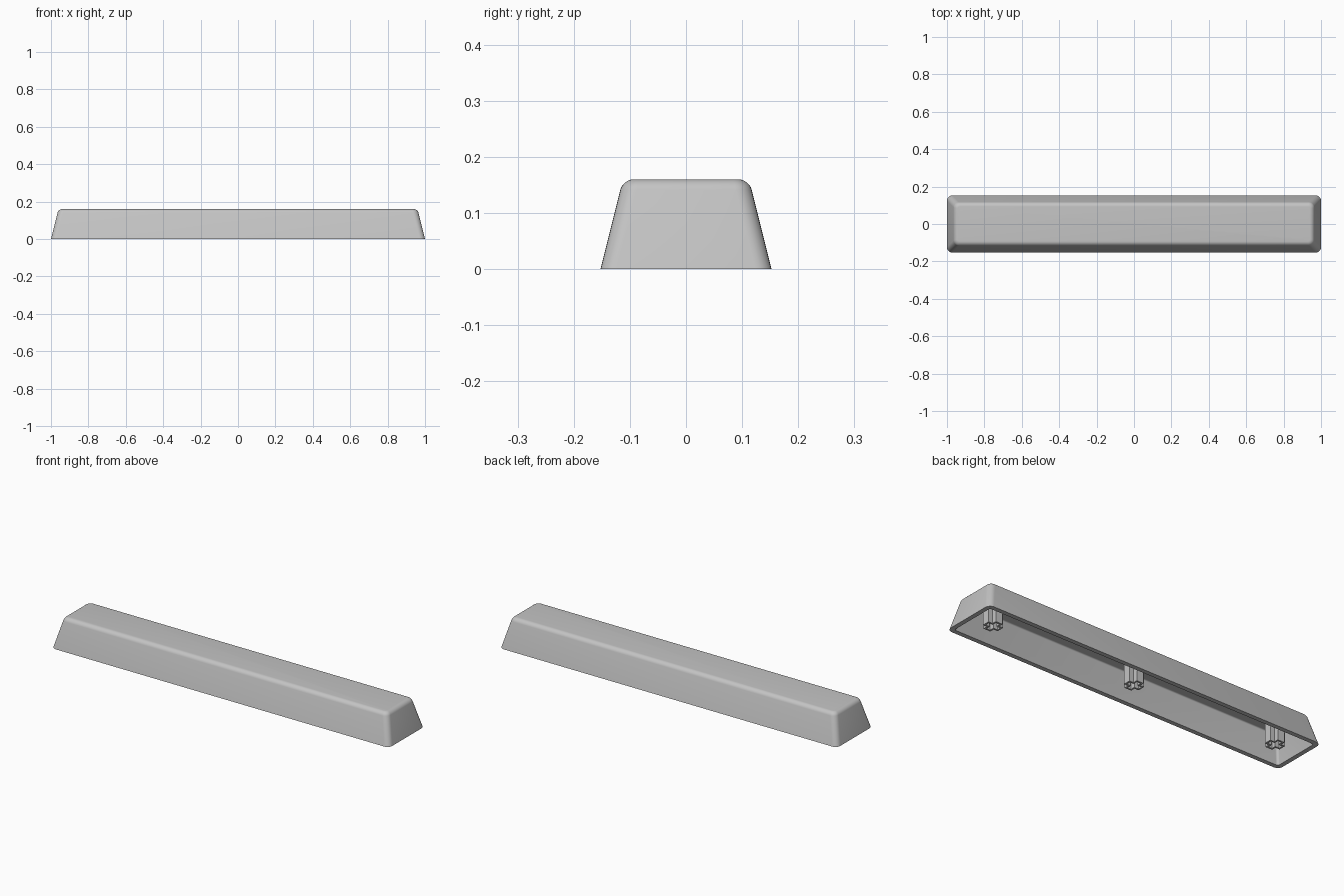
import bpy, bmesh, math

old = bpy.data.objects.get("Cube")
if old:
    bpy.data.objects.remove(old, do_unlink=True)

GREY = (0.55, 0.55, 0.55, 1.0)
plastic = bpy.data.materials.new("grey_plastic")
plastic.use_nodes = True
plastic.diffuse_color = GREY
plastic.node_tree.nodes["Principled BSDF"].inputs["Base Color"].default_value = GREY

TAPER = 0.25      # inward lean of every wall per unit of height
HEIGHT = 0.16
CEILING = 0.135
WALL = 0.024


def finish(bm, name, smooth_angle):
    """Turn a bmesh into a named, shaded object."""
    mesh = bpy.data.meshes.new(name)
    bm.to_mesh(mesh)
    bm.free()
    mesh.materials.append(plastic)
    obj = bpy.data.objects.new(name, mesh)
    bpy.context.collection.objects.link(obj)
    bpy.ops.object.select_all(action="DESELECT")
    obj.select_set(True)
    bpy.context.view_layer.objects.active = obj
    bpy.ops.object.shade_smooth_by_angle(angle=math.radians(smooth_angle))
    return obj


def tapered_box(half_x, half_y, height, corner, fillet):
    """Open-bottomed tapered box with rounded corners and top edge."""
    bm = bmesh.new()
    bmesh.ops.create_cube(bm, size=2)
    for v in bm.verts:
        top = v.co.z > 0
        inset = TAPER * height if top else 0
        v.co = (math.copysign(half_x - inset, v.co.x),
                math.copysign(half_y - inset, v.co.y), height if top else 0)
    bmesh.ops.delete(bm, geom=[f for f in bm.faces if f.normal.z < -0.9 or
                               all(v.co.z == 0 for v in f.verts)], context="FACES_ONLY")
    uprights = [e for e in bm.edges if e.verts[0].co.z != e.verts[1].co.z]
    bmesh.ops.bevel(bm, geom=uprights, offset=corner, offset_type="OFFSET",
                    segments=6, profile=0.5, affect="EDGES")
    rim = [e for e in bm.edges if all(v.co.z > height - 1e-4 for v in e.verts)]
    bmesh.ops.bevel(bm, geom=rim, offset=fillet, offset_type="OFFSET",
                    segments=6, profile=0.5, affect="EDGES")
    return bm


# Hollow cap: outer skin and reversed inner skin joined along the bottom rim
cap = tapered_box(1.0, 0.1525, HEIGHT, 0.028, 0.019)
inner = tapered_box(1.0 - WALL, 0.1525 - WALL, CEILING, 0.012, 0.006)
bmesh.ops.reverse_faces(inner, faces=inner.faces[:])
temp = bpy.data.meshes.new("inner_skin")
inner.to_mesh(temp)
inner.free()
cap.from_mesh(temp)
bpy.data.meshes.remove(temp)
bmesh.ops.bridge_loops(cap, edges=[e for e in cap.edges if e.is_boundary])
bmesh.ops.recalc_face_normals(cap, faces=cap.faces[:])
finish(cap, "key_cap", 40)


def cross_points(reach, half):
    """Outline of a plus sign, counter-clockwise."""
    arm = [(reach, -half), (reach, half), (half, half)]
    points = []
    for turn in range(4):
        for x, y in arm:
            for _ in range(turn):
                x, y = -y, x
            points.append((x, y))
    return points


# Cross-shaped socket stems under the ceiling
def stem(name, x, low=0.008):
    bm = bmesh.new()
    rings = []
    for reach, half in ((0.044, 0.02), (0.035, 0.011)):
        for z in (low, CEILING + 0.004):
            rings.append([bm.verts.new((x + px, py, z)) for px, py in cross_points(reach, half)])
    outer_low, outer_top, slot_low, slot_top = rings
    for a, b in ((outer_low, outer_top), (slot_top, slot_low), (slot_low, outer_low)):
        for i in range(len(a)):
            j = (i + 1) % len(a)
            bm.faces.new((a[i], a[j], b[j], b[i]))
    finish(bm, name, 30)


for name, x in (("right_stem", -0.85), ("middle_stem", 0), ("left_stem", 0.85)):
    stem(name, x)
